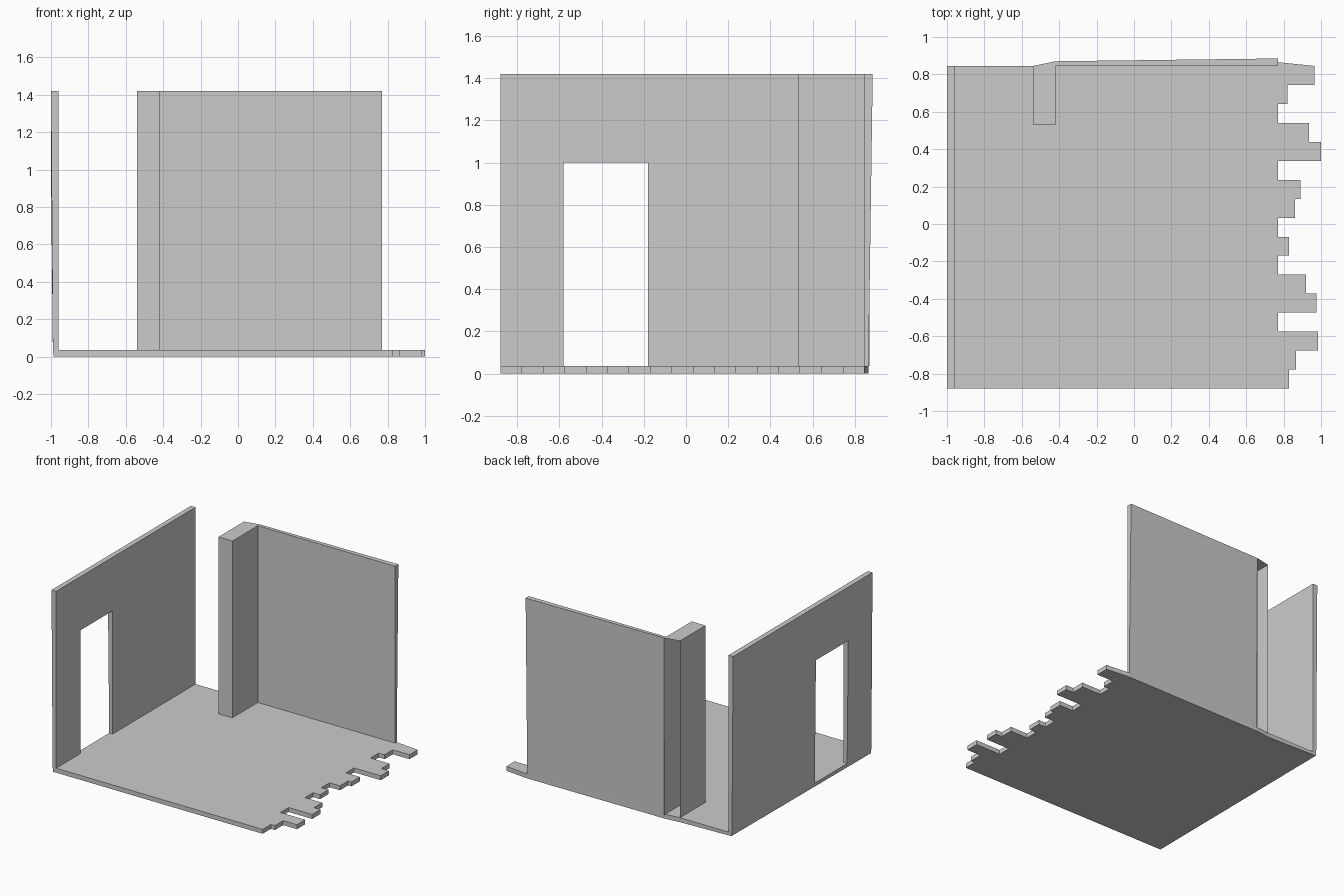
import bpy, bmesh
from mathutils import Vector

if "Cube" in bpy.data.objects:
    bpy.data.objects.remove(bpy.data.objects["Cube"])

FLOOR, TOP = 0.035, 1.42
BACK, FRONT = 0.845, -0.88


def make_object(name, bm):
    mesh = bpy.data.meshes.new(name)
    bm.to_mesh(mesh)
    bm.free()
    obj = bpy.data.objects.new(name, mesh)
    bpy.context.collection.objects.link(obj)
    return obj


def prism(points, offset):
    """Closed solid: a polygon swept along an offset."""
    bm = bmesh.new()
    face = bm.faces.new([bm.verts.new(p) for p in points])
    ext = bmesh.ops.extrude_face_region(bm, geom=[face], use_keep_orig=True)
    verts = [v for v in ext["geom"] if isinstance(v, bmesh.types.BMVert)]
    bmesh.ops.translate(bm, verts=verts, vec=Vector(offset))
    bmesh.ops.recalc_face_normals(bm, faces=bm.faces)
    return bm


# Floor with a ragged edge of broken boards
ends = [0.83, 0.865, 0.985, 0.77, 0.975, 0.92, 0.77, 0.83, 0.77,
        0.86, 0.89, 0.77, 1.0, 0.935, 0.77, 0.82, 0.965]
step = (BACK - FRONT) / len(ends)
outline = [(-1, FRONT, 0)]
for i, x in enumerate(ends):
    outline += [(x, FRONT + i * step, 0), (x, FRONT + (i + 1) * step, 0)]
outline += [(0.77, 0.865, 0), (-0.42, 0.858, 0), (-0.54, BACK, 0), (-1, BACK, 0)]
bm = prism(outline, (0, 0, FLOOR))
for v in bm.verts:
    # slightly worn lower left edge
    if v.co.x < -0.99:
        v.co.x = -0.985 if v.co.z < 0.01 else -0.99
    # worn lower corner at the back left
    if v.co.x < -0.9 and v.co.y > 0 and v.co.z < 0.01:
        v.co.z = 0.01
make_object("floor", bm)

# Left wall with a doorway down to the floor
profile = [(FRONT, FLOOR), (-0.58, FLOOR), (-0.58, 1.0), (-0.18, 1.0),
           (-0.18, FLOOR), (BACK, FLOOR), (BACK, TOP), (FRONT, TOP)]
bm = prism([(-1, y, z) for y, z in profile], (0.04, 0, 0))
for v in bm.verts:
    if v.co.x < -0.99 and v.co.z < 0.1:
        v.co.x = -0.99
make_object("left_wall", bm)

# Back wall, its outer face leaning outwards
top = [(-0.42, BACK, TOP), (0.77, BACK, TOP), (0.77, 0.885, TOP), (-0.42, 0.87, TOP)]
bm = prism(top, (0, 0, FLOOR - TOP))
for v in bm.verts:
    if v.co.z < 0.1 and v.co.y > BACK + 0.01:
        v.co.y = 0.865 if v.co.x > 0 else 0.858
make_object("back_wall", bm)

# Hollow pillar, open at the back and underneath
plan = [(-0.54, BACK), (-0.54, 0.53), (-0.42, 0.53), (-0.42, 0.87)]
bm = bmesh.new()
low = [bm.verts.new((x, y, FLOOR)) for x, y in plan]
high = [bm.verts.new((x, y, TOP)) for x, y in plan]
for i in range(3):
    bm.faces.new((low[i], low[i + 1], high[i + 1], high[i]))
bm.faces.new(high)
make_object("pillar", bm)
